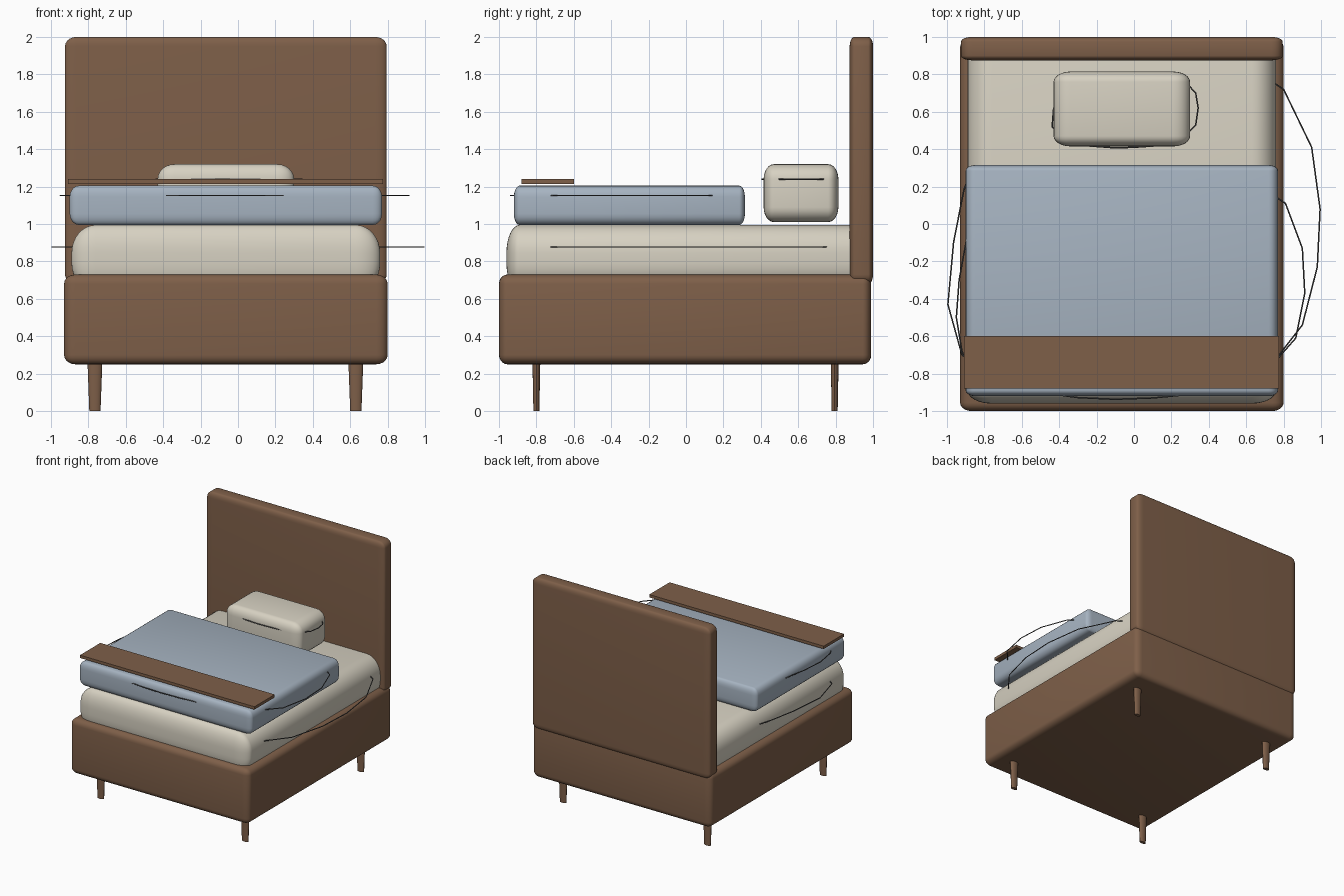
import bpy, bmesh, math
from mathutils import Matrix, Vector

if "Cube" in bpy.data.objects:
    bpy.data.objects.remove(bpy.data.objects["Cube"])


def material(name, rgb):
    m = bpy.data.materials.new(name)
    m.diffuse_color = (*rgb, 1)
    m.use_nodes = True
    m.node_tree.nodes["Principled BSDF"].inputs["Base Color"].default_value = m.diffuse_color
    return m


BROWN = material("brown_upholstery", (0.21, 0.115, 0.066))
CREAM = material("cream_fabric", (0.68, 0.64, 0.54))
BLUE = material("blue_fabric", (0.38, 0.45, 0.53))
DARK = material("dark_piping", (0.08, 0.08, 0.08))


def finish(bm, name, mat):
    me = bpy.data.meshes.new(name)
    bm.to_mesh(me)
    bm.free()
    ob = bpy.data.objects.new(name, me)
    bpy.context.collection.objects.link(ob)
    me.materials.append(mat)
    bpy.ops.object.select_all(action='DESELECT')
    ob.select_set(True)
    bpy.context.view_layer.objects.active = ob
    bpy.ops.object.shade_smooth_by_angle(angle=math.radians(35))
    return ob


def rounded_box(name, lo, hi, radii, mat, segments=5):
    """Box between two corners, with a separate rounding radius per axis."""
    lo, hi, r = Vector(lo), Vector(hi), Vector(radii)
    size, mid = hi - lo, (hi + lo) / 2
    bm = bmesh.new()
    bmesh.ops.create_cube(bm, size=1)
    bmesh.ops.scale(bm, verts=bm.verts, vec=[size[i] / r[i] for i in range(3)])
    if segments:
        bmesh.ops.bevel(bm, geom=bm.edges[:], offset=1, offset_type='OFFSET',
                        segments=segments, profile=0.5, affect='EDGES')
    bmesh.ops.scale(bm, verts=bm.verts, vec=r)
    bmesh.ops.translate(bm, verts=bm.verts, vec=mid)
    return finish(bm, name, mat)


def piping(name, points, z, radius=0.004):
    """Closed loose cord loop lying level at height z."""
    cu = bpy.data.curves.new(name, 'CURVE')
    cu.dimensions = '3D'
    cu.bevel_depth = radius
    cu.bevel_resolution = 1
    sp = cu.splines.new('POLY')
    sp.points.add(len(points) - 1)
    for p, (x, y) in zip(sp.points, points):
        p.co = (x, y, z, 1)
    sp.use_cyclic_u = True
    cu.materials.append(DARK)
    bpy.context.collection.objects.link(bpy.data.objects.new(name, cu))


# Bed base and headboard
rounded_box("bed_base", (-0.93, -1.0, 0.25), (0.80, 0.99, 0.73), (0.06, 0.045, 0.05), BROWN)
rounded_box("headboard", (-0.925, 0.875, 0.68), (0.795, 1.0, 2.0), (0.06, 0.025, 0.05), BROWN)

# Bedding
rounded_box("mattress", (-0.89, -0.96, 0.64), (0.76, 0.95, 0.995), (0.13, 0.07, 0.15), CREAM, 8)
rounded_box("duvet", (-0.90, -0.92, 0.995), (0.77, 0.315, 1.205), (0.05, 0.03, 0.06), BLUE)
rounded_box("pillow", (-0.43, 0.415, 1.01), (0.30, 0.815, 1.32), (0.09, 0.055, 0.08), CREAM, 6)

# Flat throw board across the foot
rounded_box("foot_throw", (-0.91, -0.88, 1.215), (0.775, -0.60, 1.24), (1, 1, 1), BROWN, 0)

# Tapered oval legs
for side, x in (("left", -0.765), ("right", 0.63)):
    for end, y in (("front", -0.80), ("back", 0.795)):
        bm = bmesh.new()
        bmesh.ops.create_cone(bm, cap_ends=True, segments=16, radius1=0.03,
                              radius2=0.04, depth=0.27)
        bmesh.ops.scale(bm, verts=bm.verts, vec=(1, 0.53, 1))
        bmesh.ops.translate(bm, verts=bm.verts, vec=(x, y, 0.135))
        finish(bm, f"{end}_{side}_leg", BROWN)

# Loose piping loops that bow out of the bedding sides
piping("mattress_piping", [
    (0.74, 0.76), (0.80, 0.72), (0.95, 0.41), (0.995, 0.08), (0.98, -0.23), (0.90, -0.54),
    (0.76, -0.72), (0.4, -0.86), (-0.1, -0.92), (-0.6, -0.86), (-0.86, -0.74),
    (-0.92, -0.70), (-0.995, -0.43), (-0.965, -0.10), (-0.91, 0.18), (-0.8, 0.5),
    (-0.5, 0.75), (0.1, 0.85), (0.5, 0.83)], 0.877)
piping("duvet_piping", [
    (0.75, 0.15), (0.81, 0.11), (0.90, -0.13), (0.913, -0.37), (0.865, -0.61),
    (0.75, -0.74), (0.31, -0.91), (0.10, -0.93), (-0.10, -0.937), (-0.30, -0.928),
    (-0.5, -0.90), (-0.86, -0.78), (-0.92, -0.68), (-0.95, -0.50), (-0.935, -0.30),
    (-0.89, -0.05), (-0.6, 0.2), (0.0, 0.28), (0.5, 0.24)], 1.152)
piping("pillow_piping", [
    (0.27, 0.765), (0.33, 0.70), (0.343, 0.62), (0.33, 0.53), (0.27, 0.47),
    (0.15, 0.42), (0.0, 0.41), (-0.10, 0.407), (-0.25, 0.418), (-0.38, 0.45),
    (-0.438, 0.52), (-0.43, 0.62), (-0.35, 0.72), (-0.1, 0.79), (0.12, 0.79)], 1.24)
